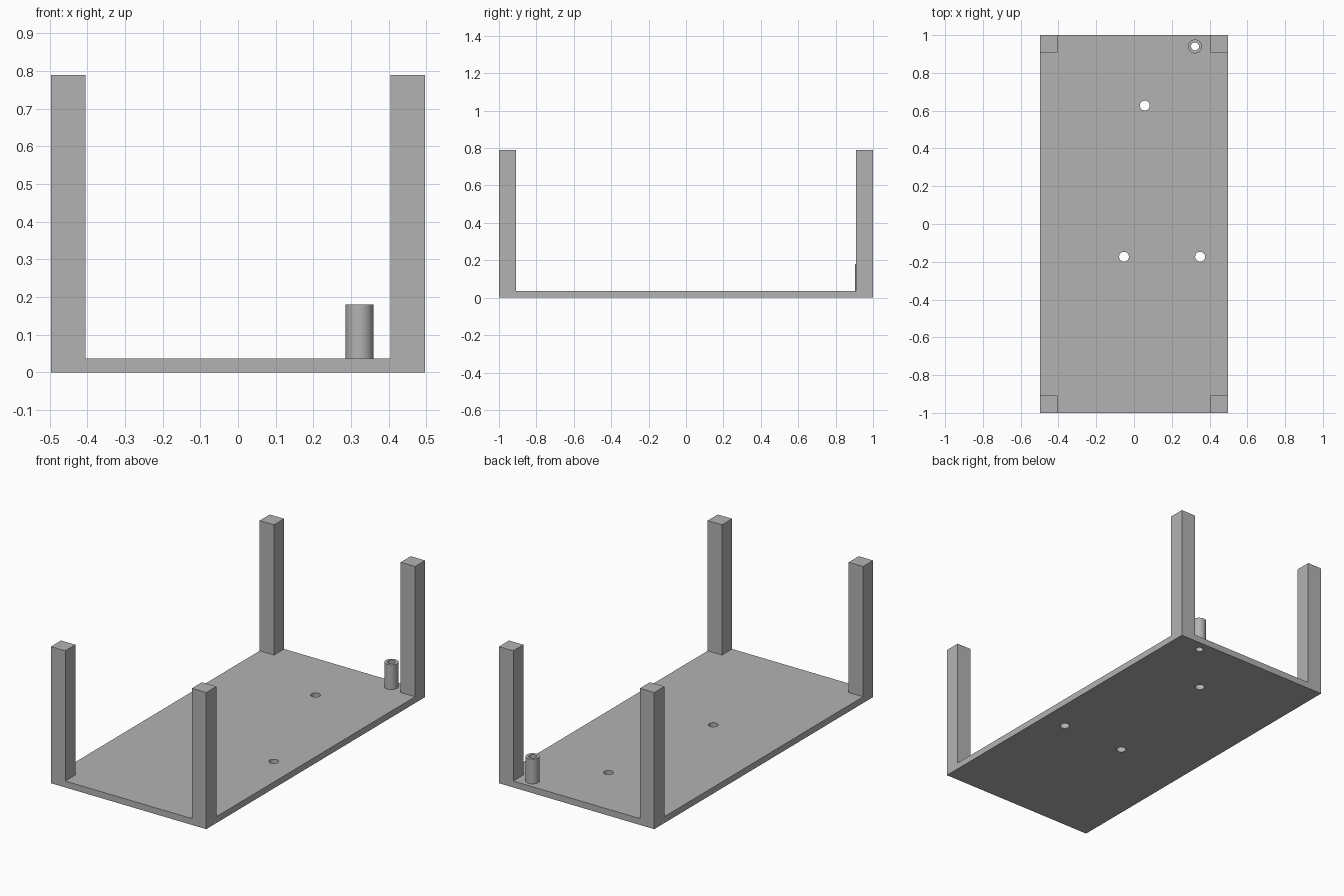
import bpy
import bmesh
from math import radians

HALF_X, HALF_Y, BASE_TOP = 0.497, 1.0, 0.037
LEG_SIZE, LEG_TOP = 0.092, 0.79
TUBE_X, TUBE_Y, TUBE_TOP = 0.323, 0.94, 0.18
TUBE_OUTER, TUBE_INNER = 0.037, 0.021
HOLE_RADIUS = 0.026
HOLES = [(0.057, 0.627), (-0.053, -0.173), (0.35, -0.173)]

old = bpy.data.objects.get("Cube")
if old:
    bpy.data.objects.remove(old, do_unlink=True)

grey = bpy.data.materials.new("plain grey")
grey.use_nodes = True
colour = (0.45, 0.45, 0.45, 1)
grey.diffuse_color = colour
grey.node_tree.nodes["Principled BSDF"].inputs["Base Color"].default_value = colour


def box(name, low, high):
    size = [b - a for a, b in zip(low, high)]
    centre = [(a + b) / 2 for a, b in zip(low, high)]
    bpy.ops.mesh.primitive_cube_add(size=1, location=centre)
    obj = bpy.context.object
    obj.name = name
    obj.scale = size
    bpy.ops.object.transform_apply(location=False, rotation=False, scale=True)
    obj.data.materials.append(grey)
    return obj


def cylinder(name, x, y, radius, low, high):
    bpy.ops.mesh.primitive_cylinder_add(
        vertices=40, radius=radius, depth=high - low, location=(x, y, (low + high) / 2))
    obj = bpy.context.object
    obj.name = name
    obj.data.materials.append(grey)
    return obj


def drill(obj, x, y, radius):
    cutter = cylinder("hole_cutter", x, y, radius, -0.1, 0.5)
    cut = obj.modifiers.new("hole", "BOOLEAN")
    cut.operation = "DIFFERENCE"
    cut.solver = "EXACT"
    cut.object = cutter
    bpy.context.view_layer.objects.active = obj
    bpy.ops.object.modifier_apply(modifier=cut.name)
    bpy.data.objects.remove(cutter, do_unlink=True)


def smooth(obj):
    bpy.ops.object.select_all(action="DESELECT")
    obj.select_set(True)
    bpy.context.view_layer.objects.active = obj
    bpy.ops.object.shade_smooth_by_angle(angle=radians(30))


# Flat panel with three round holes and one under the tube
panel = box("base_panel", (-HALF_X, -HALF_Y, 0), (HALF_X, HALF_Y, BASE_TOP))
for x, y in HOLES:
    drill(panel, x, y, HOLE_RADIUS)
drill(panel, TUBE_X, TUBE_Y, TUBE_INNER)
smooth(panel)

# Square corner posts
for side, sx in (("left", 1), ("right", -1)):
    for end, sy in (("front", -1), ("back", 1)):
        xs = sorted((sx * HALF_X, sx * (HALF_X - LEG_SIZE)))
        ys = sorted((sy * HALF_Y, sy * (HALF_Y - LEG_SIZE)))
        leg = box(f"{end}_{side}_leg", (xs[0], ys[0], BASE_TOP), (xs[1], ys[1], LEG_TOP))
        # The post joins the panel openly, so its hidden bottom face is dropped
        bm = bmesh.new()
        bm.from_mesh(leg.data)
        bottom = [f for f in bm.faces if f.normal.z < -0.9]
        bmesh.ops.delete(bm, geom=bottom, context="FACES")
        bm.to_mesh(leg.data)
        bm.free()

# Hollow upright tube near the back left post
tube = cylinder("cable_tube", TUBE_X, TUBE_Y, TUBE_OUTER, BASE_TOP, TUBE_TOP)
drill(tube, TUBE_X, TUBE_Y, TUBE_INNER)
smooth(tube)
